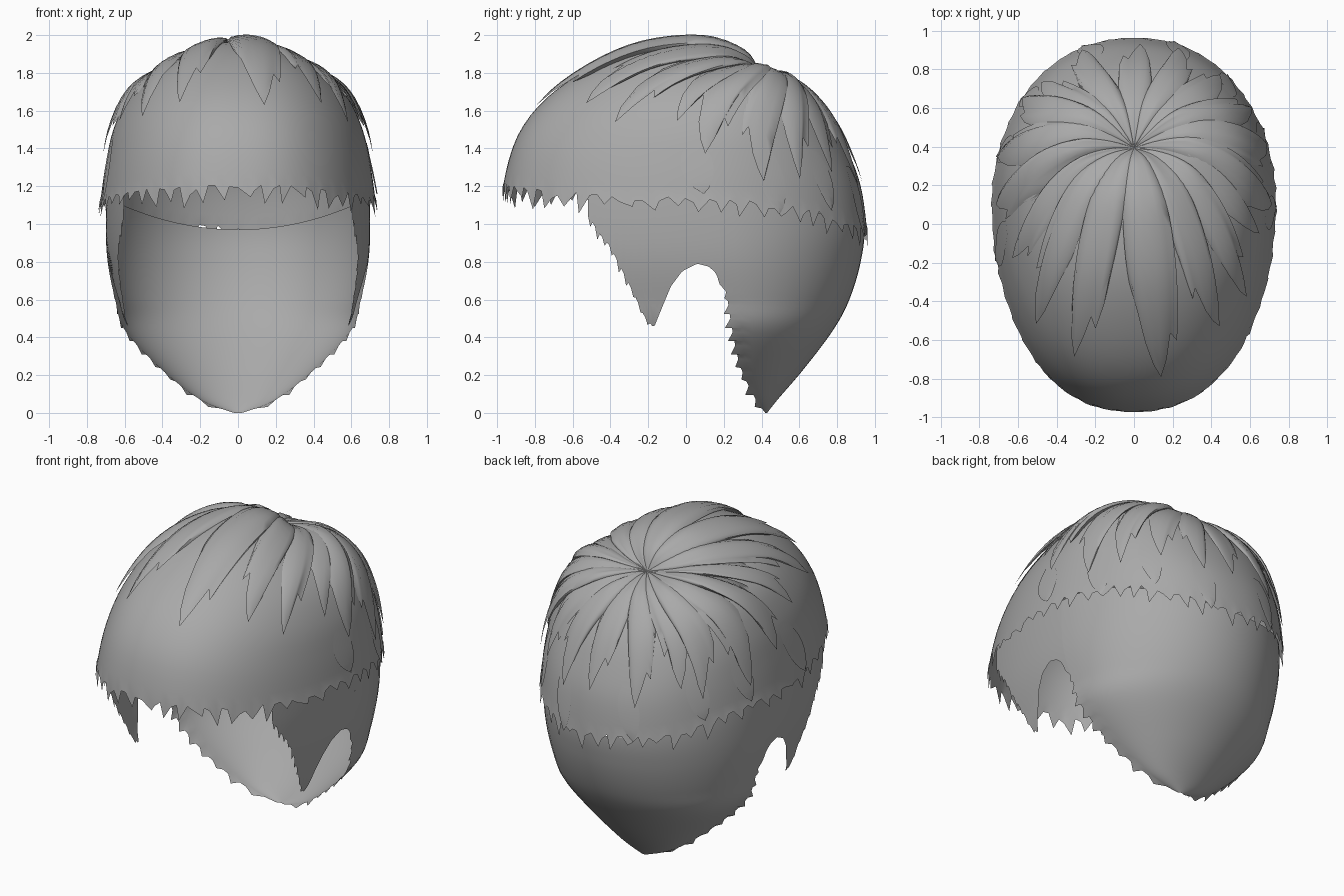
import bpy, bmesh, math, random
from mathutils import Vector

if "Cube" in bpy.data.objects:
    bpy.data.objects.remove(bpy.data.objects["Cube"])

random.seed(7)
grey = bpy.data.materials.new("hair grey")
grey.diffuse_color = (0.4, 0.4, 0.4, 1)
grey.use_nodes = True
grey.node_tree.nodes["Principled BSDF"].inputs["Base Color"].default_value = grey.diffuse_color

# Dome rows from crown to brim: front y, z | side x, y, z | back y, z
DOME = [
    (.39, 1.79, .00, .39, 1.79, .39, 1.79),
    (.31, 1.90, .13, .37, 1.81, .47, 1.78),
    (.09, 1.965, .30, .33, 1.82, .59, 1.73),
    (-.22, 1.94, .46, .27, 1.77, .70, 1.635),
    (-.49, 1.835, .58, .21, 1.67, .79, 1.52),
    (-.735, 1.67, .66, .16, 1.50, .865, 1.37),
    (-.89, 1.47, .70, .13, 1.32, .925, 1.20),
    (-.965, 1.22, .725, .11, 1.15, .955, 1.0),
    (-.96, 1.08, .74, .10, 1.03, .96, .86)]
# Lower rows: z, half width, y of widest point, back y
LOWER = [
    (1.25, .69, .18, .90), (1.0, .70, .18, .945), (.8, .69, .19, .925),
    (.6, .65, .22, .865), (.44, .60, .245, .78), (.24, .415, .29, .63),
    (.07, .20, .37, .485), (.0, .02, .42, .43)]
# Sideburn and ear arch outline: y, bottom z
SIDE_EDGE = [
    (-.52, 1.05), (-.46, .95), (-.40, .88), (-.34, .76), (-.28, .64),
    (-.22, .51), (-.17, .45), (-.13, .55), (-.08, .67), (-.02, .75),
    (.06, .79), (.12, .775), (.16, .74), (.19, .64)]


def spline(rows, u):
    """Smooth interpolation through evenly spaced rows."""
    i = max(0, min(int(u), len(rows) - 2))
    t = u - i
    p = [rows[max(0, min(k, len(rows) - 1))] for k in (i - 1, i, i + 1, i + 2)]
    return [.5 * (2 * b + (c - a) * t + (2 * a - 5 * b + 4 * c - d) * t * t
                  + (3 * b - a - 3 * c + d) * t ** 3) for a, b, c, d in zip(*p)]


def lower(z):
    """Lower section at height z, found by bisection."""
    lo, hi = 0, len(LOWER) - 1
    for _ in range(24):
        mid = (lo + hi) / 2
        lo, hi = (mid, hi) if spline(LOWER, mid)[0] > z else (lo, mid)
    return spline(LOWER, lo)[1:]


def arch(y):
    """Bottom height of the sideburn outline at y."""
    for a, b in zip(SIDE_EDGE, SIDE_EDGE[1:]):
        if y <= b[0]:
            break
    return a[1] + (b[1] - a[1]) * min(1, (y - a[0]) / (b[0] - a[0]))


def dome(a, u, lift=0):
    """Point on the dome at azimuth a (0 = front) and row u below the crown."""
    yf, zf, xs, ys, zs, yb, zb = spline(DOME, u)
    s, c = math.sin(a), math.cos(a)
    x = math.copysign(abs(s) ** (.86 if c > 0 else .92), s) * xs
    y = ys + ((yf - ys) * c if c > 0 else (ys - yb) * c)
    z = zs * s * s + (zf if c > 0 else zb) * c * c
    p = Vector((x, y, z))
    return p + (p - Vector((0, .1, 1.05))).normalized() * lift


def make(name, grids, mirror=False, angle=50):
    """Build sheets from grids of points, rows running downward."""
    bm = bmesh.new()
    for g in grids:
        for side in ((1, -1) if mirror else (1,)):
            vs = [[bm.verts.new((p[0] * side, p[1], p[2])) for p in r] for r in g]
            for r, q in zip(vs, vs[1:]):
                for j in range(len(r) - 1):
                    f = (r[j], q[j], q[j + 1], r[j + 1])
                    bm.faces.new(f if side > 0 else f[::-1])
    bmesh.ops.remove_doubles(bm, verts=bm.verts, dist=.0005)
    me = bpy.data.meshes.new(name)
    bm.to_mesh(me)
    bm.free()
    ob = bpy.data.objects.new(name, me)
    bpy.context.collection.objects.link(ob)
    me.materials.append(grey)
    bpy.ops.object.select_all(action='DESELECT')
    ob.select_set(True)
    bpy.context.view_layer.objects.active = ob
    bpy.ops.object.shade_smooth_by_angle(angle=math.radians(angle))
    return ob


# Bowl layer with a ragged brim
N = 150
brim = [7.05 + (random.uniform(.3, .95) if j % 3 == 1 else random.uniform(0, .3))
        for j in range(N)]
bowl = []
for i in range(30):
    row = []
    for j in range(N + 1):
        k = j % N
        u = 7 * i / 28 if i < 29 else brim[k]
        skew = random.uniform(-.03, .03) if i == 29 and k % 3 == 1 else 0
        row.append(dome(math.tau * k / N + skew, u, .004 if i == 29 else 0))
    bowl.append(row)
make("bowl_layer", [bowl])

# Nape: tapering back shell with nicked edges
nape = []
for i in range(49):
    row = []
    for j in range(17):
        a = math.pi / 2 * j / 16
        top = 1.14 - .17 * math.sin(a) ** 2
        z = top * (1 - i / 48)
        w, c, yb = lower(z)
        nick = (random.uniform(.012, .035)
                if j == 0 and i % 3 == 1 and .04 < z < .66 else 0)
        row.append((w * math.cos(a), c - nick + (yb - c) * math.sin(a), z - nick * .8))
    nape.append(row)
make("nape_layer", [nape], mirror=True)

# Sideburns with the ear arch
columns = []
for k in range(57):
    y = -.52 + .71 * k / 56
    low = arch(y)
    if y < -.19 and k % 3 == 1:
        low -= random.uniform(.02, .05)
    col = []
    for i in range(15):
        z = 1.18 + (low - 1.18) * i / 14
        w, c, _ = lower(z)
        yy = c if k == 56 else min(y, c)
        col.append((w * math.sqrt(1 - ((yy - c) / 1.4) ** 2), yy, z))
    columns.append(col)
make("sideburns", [list(zip(*columns))], mirror=True)

TIPS = [(.62, .72, .84, .93, 1, .92, .82, .86, .60),
        (.58, .80, .76, .88, .95, 1, .90, .76, .62),
        (.64, .80, .92, 1, .90, .80, .84, .74, .56)]


def lock(deg, half, end, lift, n=0):
    """Broad lock sweeping forward from the crown to a ragged tip."""
    jag = TIPS[n % 3]
    rows = []
    for i in range(19):
        t = i / 18
        row = []
        for j in range(9):
            s = j / 4 - 1
            narrow = 1 - .4 * max(0, t - .5) / .5
            a = math.radians(deg + half * s * narrow)
            a += .5 * math.sin(a) * (1 - t) ** 1.2
            bulge = lift * (1 - .8 * abs(s) ** 3) * min(1, .1 + 2.2 * t) * (1 - .45 * t ** 3)
            row.append(dome(a, .06 + end * t * jag[j], bulge + .002))
        rows.append(row)
    return rows


# Locks around the crown: azimuth, half width, length, lift
front = [(-68, 14, 4.9, .030), (-47, 16, 5.1, .040), (-21, 18, 5.0, .034),
         (9, 18, 5.2, .038), (36, 17, 4.8, .030), (58, 15, 5.1, .040), (76, 13, 4.8, .028)]
sides = [(s * d, h, e, l) for s in (1, -1) for d, h, e, l in
         ((88, 15, 5.7, .040), (108, 15, 6.4, .030), (127, 14, 6.2, .040))]
back = [(143, 14, 5.8, .024), (161, 14, 6.0, .032), (180, 13, 5.8, .022),
        (200, 14, 6.1, .032), (219, 14, 5.7, .024)]
for name, group in (("front_locks", front), ("side_locks", sides), ("back_locks", back)):
    make(name, [lock(*g, n) for n, g in enumerate(group)])

# A few thin strands lying over the bowl at the sides and back
strands = []
for k in range(8):
    deg = 80 + 200 * k / 7 + random.uniform(-5, 5)
    r = []
    u0, u1 = random.uniform(5, 5.5), random.uniform(6.8, 7.8)
    for i in range(9):
        t = i / 8
        h = 5 * math.sin(math.pi * (.12 + .88 * t)) ** .8 if t < 1 else .05
        r.append([dome(math.radians(deg + 5 * t + h * s), u0 + (u1 - u0) * t,
                       .003 + .012 * t * (1 - .5 * abs(s))) for s in (-1, 0, 1)])
    strands.append(r)
make("side_strands", strands)
